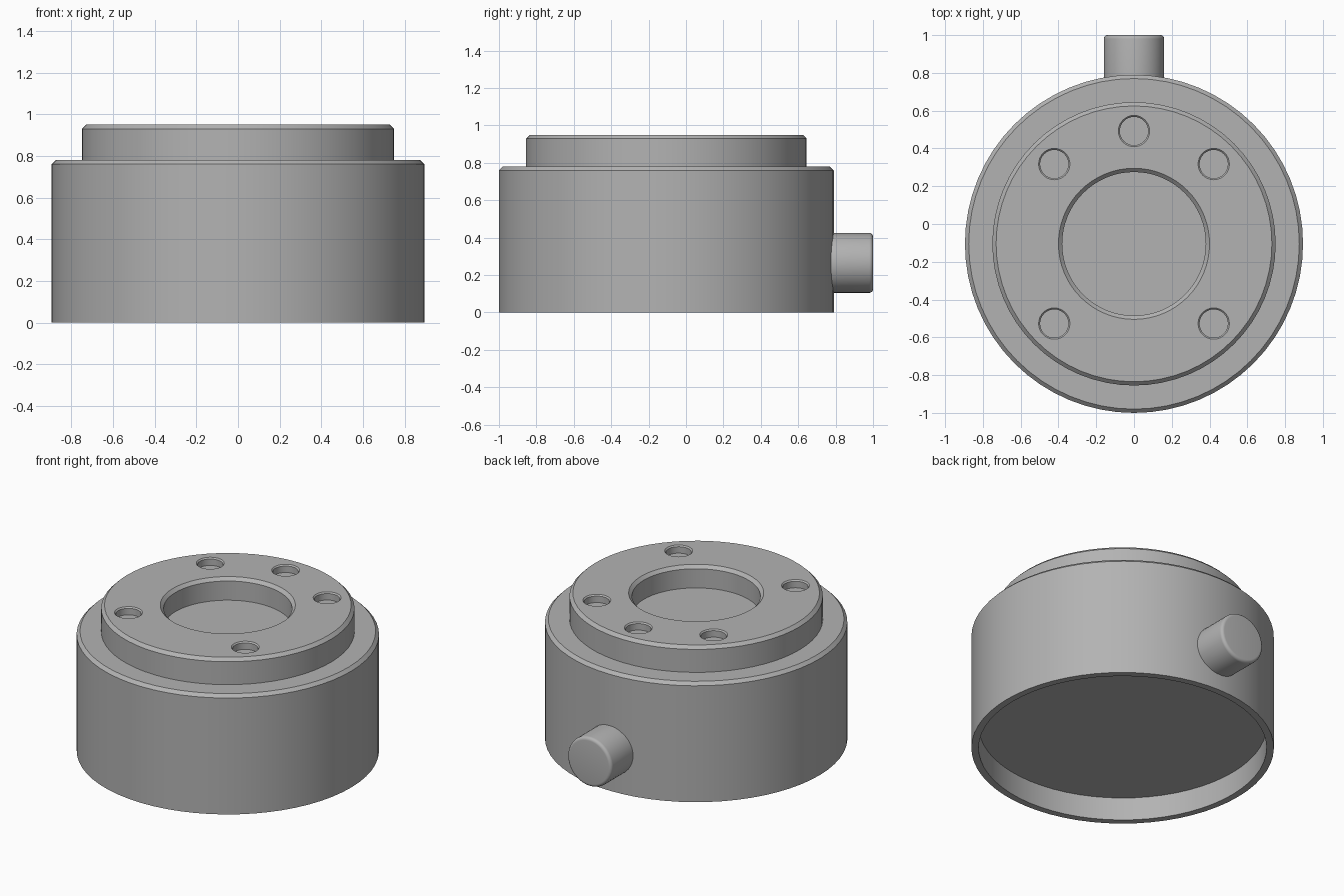
import bpy
import bmesh
import math
from mathutils import Matrix, Vector

cube = bpy.data.objects.get("Cube")
if cube:
    bpy.data.objects.remove(cube, do_unlink=True)

CENTRE_Y = -0.105
BEVEL = 0.02
TOP = 0.95

metal = bpy.data.materials.new("plain grey metal")
metal.use_nodes = True
grey = (0.45, 0.45, 0.45, 1)
metal.diffuse_color = grey
metal.node_tree.nodes["Principled BSDF"].inputs["Base Color"].default_value = grey


def lathe(name, profile, steps, matrix):
    """Revolve an (radius, height) profile that starts and ends on the axis."""
    bm = bmesh.new()
    verts = [bm.verts.new((r, 0, z)) for r, z in profile]
    edges = [bm.edges.new(pair) for pair in zip(verts, verts[1:])]
    bmesh.ops.spin(bm, geom=verts + edges, axis=(0, 0, 1), cent=(0, 0, 0),
                   angle=math.tau, steps=steps)
    bmesh.ops.remove_doubles(bm, verts=bm.verts, dist=0.0001)
    bmesh.ops.recalc_face_normals(bm, faces=bm.faces)
    bm.transform(matrix)
    mesh = bpy.data.meshes.new(name)
    bm.to_mesh(mesh)
    bm.free()
    mesh.materials.append(metal)
    obj = bpy.data.objects.new(name, mesh)
    bpy.context.collection.objects.link(obj)
    return obj


def activate(obj):
    bpy.ops.object.select_all(action="DESELECT")
    obj.select_set(True)
    bpy.context.view_layer.objects.active = obj


def smooth(obj):
    activate(obj)
    bpy.ops.object.shade_smooth_by_angle(angle=math.radians(30))


# Stepped round body: recessed underside, chamfered shoulders, central well
outer, collar, well = 0.895, 0.75, 0.38
shoulder, well_floor = 0.78, 0.805
body_profile = [
    (0, 0.15), (0.852, 0.15), (0.852, 0), (outer, 0),
    (outer, shoulder - BEVEL), (outer - BEVEL, shoulder),
    (collar, shoulder), (collar, TOP - BEVEL), (collar - BEVEL, TOP),
    (well + BEVEL, TOP), (well, TOP - BEVEL), (well, well_floor), (0, well_floor),
]
body = lathe("housing", body_profile, 64, Matrix.Translation((0, CENTRE_Y, 0)))

# Five blind bolt holes with a small countersink
hole_profile = [(0, -0.05), (0.075, -0.05), (0.075, -0.008), (0.083, 0),
                (0.091, 0.008), (0, 0.008)]
for angle in (45, 90, 135, 225, 315):
    a = math.radians(angle)
    place = Vector((0.597 * math.cos(a), CENTRE_Y + 0.597 * math.sin(a), TOP))
    cutter = lathe("bolt_hole_cutter", hole_profile, 32, Matrix.Translation(place))
    cutter.hide_render = True
    cut = body.modifiers.new("bolt_hole", "BOOLEAN")
    cut.operation = "DIFFERENCE"
    cut.solver = "EXACT"
    cut.object = cutter
    activate(body)
    bpy.ops.object.modifier_apply(modifier=cut.name)
    bpy.data.objects.remove(cutter, do_unlink=True)
smooth(body)

# Cable connector on the back with a rounded end
radius, start, end = 0.16, 0.76, 1.0
fillet = [(radius - BEVEL + BEVEL * math.cos(t), end - BEVEL + BEVEL * math.sin(t))
          for t in (math.pi / 2 * i / 5 for i in range(6))]
connector_profile = [(0, start), (radius, start)] + fillet + [(0, end)]
to_back = Matrix.Translation((0, 0, 0.265)) @ Matrix.Rotation(-math.pi / 2, 4, "X")
smooth(lathe("side_connector", connector_profile, 40, to_back))
